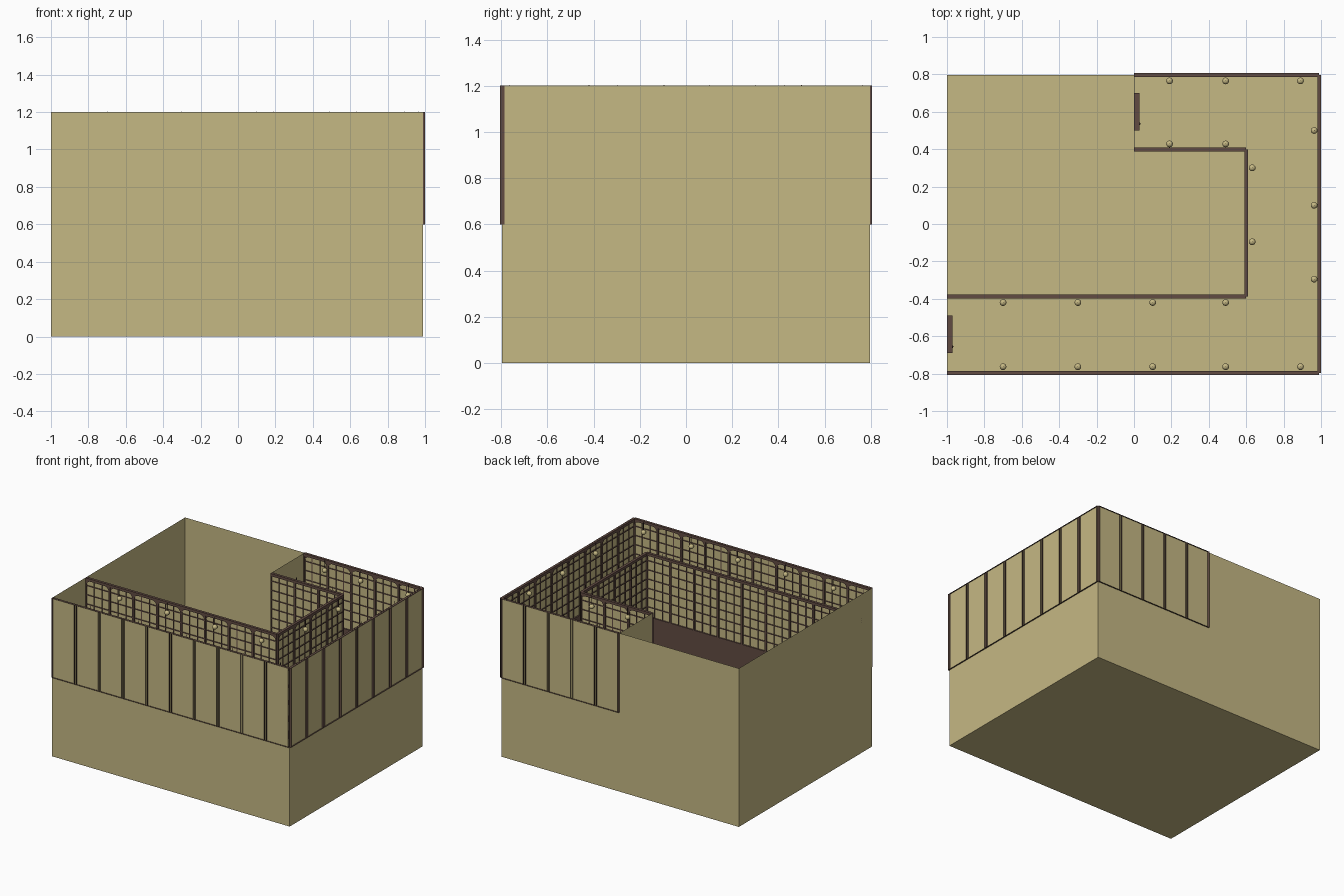
import bpy, bmesh, math
from mathutils import Matrix, Vector

if "Cube" in bpy.data.objects:
    bpy.data.objects.remove(bpy.data.objects["Cube"])

Z0, Z1 = 0.6, 1.2            # corridor floor and wall top
XR, Y = 0.99, 0.796          # outer shell
XI, YA, YB = 0.60, 0.398, -0.388   # inner corridor walls


def material(name, rgb):
    m = bpy.data.materials.new(name)
    m.diffuse_color = (*rgb, 1)
    m.use_nodes = True
    m.node_tree.nodes["Principled BSDF"].inputs["Base Color"].default_value = m.diffuse_color
    return m


TAN = material("tan_paper", (0.56, 0.48, 0.23))
BROWN = material("brown_wood", (0.12, 0.07, 0.055))


def finish(name, bm, mat, smooth=False):
    me = bpy.data.meshes.new(name)
    bm.to_mesh(me)
    bm.free()
    me.materials.append(mat)
    ob = bpy.data.objects.new(name, me)
    bpy.context.collection.objects.link(ob)
    if smooth:
        for p in me.polygons:
            p.use_smooth = True
    return ob


def box(bm, lo, hi, M=Matrix()):
    lo, hi = Vector(lo), Vector(hi)
    T = Matrix.Translation((lo + hi) / 2) @ Matrix.Diagonal((*(hi - lo), 1))
    bmesh.ops.create_cube(bm, size=1, matrix=M @ T)


def face(bm, pts, M=Matrix()):
    return bm.faces.new([bm.verts.new(M @ Vector(p)) for p in pts])


def upright(bm, x0, y0, x1, y1):
    face(bm, [(x0, y0, 0), (x1, y1, 0), (x1, y1, Z1), (x0, y0, Z1)])


def flat(bm, x0, y0, x1, y1, z):
    face(bm, [(x0, y0, z), (x1, y0, z), (x1, y1, z), (x0, y1, z)])


# outer shell: open box of thin sheets
bm = bmesh.new()
ring = [(-1, -Y), (XR, -Y), (XR, Y), (-1, Y)]
for a, b in zip(ring, ring[1:] + ring[:1]):
    upright(bm, *a, *b)
flat(bm, -1, -Y, XR, Y, 0)
finish("outer_shell", bm, TAN)

# inner sheets around the well, and the end of the upper corridor
bm = bmesh.new()
path = [(0, Y), (0, YA), (XI, YA), (XI, YB), (-1, YB)]
for a, b in zip(path, path[1:]):
    upright(bm, *a, *b)
finish("inner_sheets", bm, TAN)

# corridor floor
bm = bmesh.new()
flat(bm, -1, -Y, XR, YB, Z0)
flat(bm, XI, YB, XR, Y, Z0)
flat(bm, 0, YA, XI, Y, Z0)
finish("corridor_floor", bm, TAN)


def panel_wall(name, p0, p1, n, outer):
    """Wooden screen wall; the corridor lies to the left of p0 -> p1."""
    a, b = Vector((*p0, 0)), Vector((*p1, 0))
    L = (b - a).length
    d = (b - a) / L
    M = Matrix.Translation(a) @ Matrix.Rotation(math.atan2(d.y, d.x), 4, 'Z')
    w = L / n
    back = 0.0005 if outer else -0.01     # inner walls show wood on both sides
    thin = 0.0005 if outer else -0.006
    bm = bmesh.new()
    # rails and skirting board
    box(bm, (0, back, Z1 - 0.02), (L, 0.01, Z1), M)
    box(bm, (0, back, Z0), (L, 0.01, Z0 + 0.12), M)
    if not outer:
        box(bm, (0, -0.008, Z0 - 0.1), (L, -0.001, Z0), M)
    # posts
    for i in range(n + 1):
        u0, u1 = max(i * w - 0.008, 0), min(i * w + 0.008, L)
        box(bm, (u0, back, Z0), (u1, 0.01, Z1), M)
        if outer:   # fins on the outside
            for u in (u0, u1):
                face(bm, [(u, 0, Z0), (u, -0.01, Z0), (u, -0.01, Z1), (u, 0, Z1)], M)
    if outer:
        for z in (Z0, Z1):
            face(bm, [(0, 0, z), (L, 0, z), (L, -0.01, z), (0, -0.01, z)], M)
    # lattice bars
    for k in range(6):
        z = Z0 + 0.19 + k * 0.07
        box(bm, (0, thin, z - 0.003), (L, 0.006, z + 0.003), M)
    for i in range(n):
        for f in (1 / 3, 2 / 3):
            u = (i + f) * w
            box(bm, (u - 0.0025, thin, Z0 + 0.12), (u + 0.0025, 0.005, Z1), M)
        # rounded upper corners of each panel
        r, zt = 0.035, Z1 - 0.02
        for u, s in ((i * w + 0.008, 1), ((i + 1) * w - 0.008, -1)):
            arc = [(u + s * r * (1 - math.cos(t)), 0.008, zt - r + r * math.sin(t))
                   for t in (math.pi / 2 * j / 5 for j in range(6))]
            face(bm, [(u, 0.008, zt)] + arc, M)
    finish(name, bm, BROWN)


panel_wall("front_wall_frame", (-1, -Y), (XR, -Y), 10, True)
panel_wall("right_wall_frame", (XR, -Y), (XR, Y), 8, True)
panel_wall("back_wall_frame", (XR, Y), (0, Y), 5, True)
panel_wall("inner_back_frame", (0, YA), (XI, YA), 3, False)
panel_wall("inner_right_frame", (XI, YA), (XI, YB), 4, False)
panel_wall("inner_front_frame", (XI, YB), (-1, YB), 8, False)

# doors at both corridor ends
for name, x, y in (("back_door", 0, 0.6), ("front_door", -1, -0.59)):
    bm = bmesh.new()
    box(bm, (x, y - 0.1, Z0), (x + 0.02, y + 0.1, Z0 + 0.42))
    for s in (-1, 1):      # jambs
        box(bm, (x, y + s * 0.09 - 0.01, Z0), (x + 0.03, y + s * 0.09 + 0.01, Z0 + 0.43))
    box(bm, (x, y - 0.1, Z0 + 0.41), (x + 0.03, y + 0.1, Z0 + 0.43))
    bmesh.ops.create_uvsphere(bm, u_segments=10, v_segments=6, radius=0.008,
                              matrix=Matrix.Translation((x + 0.027, y - 0.065, Z0 + 0.2)))
    finish(name, bm, BROWN)

# round lamps hanging beside the walls
spots = [(x, -0.763) for x in (-0.7, -0.3, 0.1, 0.49, 0.89)]
spots += [(x, -0.42) for x in (-0.7, -0.3, 0.1, 0.49)]
spots += [(0.963, y) for y in (-0.295, 0.1, 0.5)]
spots += [(0.632, y) for y in (-0.095, 0.3)]
spots += [(x, 0.765) for x in (0.19, 0.49, 0.89)]
spots += [(x, 0.428) for x in (0.19, 0.49)]
globes, wires = bmesh.new(), bmesh.new()
for x, y in spots:
    bmesh.ops.create_uvsphere(globes, u_segments=16, v_segments=10, radius=0.018,
                              matrix=Matrix.Translation((x, y, 1.13)))
    box(wires, (x - 0.0015, y - 0.0015, 1.13), (x + 0.0015, y + 0.0015, 1.204))
finish("lamp_globes", globes, TAN, smooth=True)
finish("lamp_wires", wires, BROWN)
